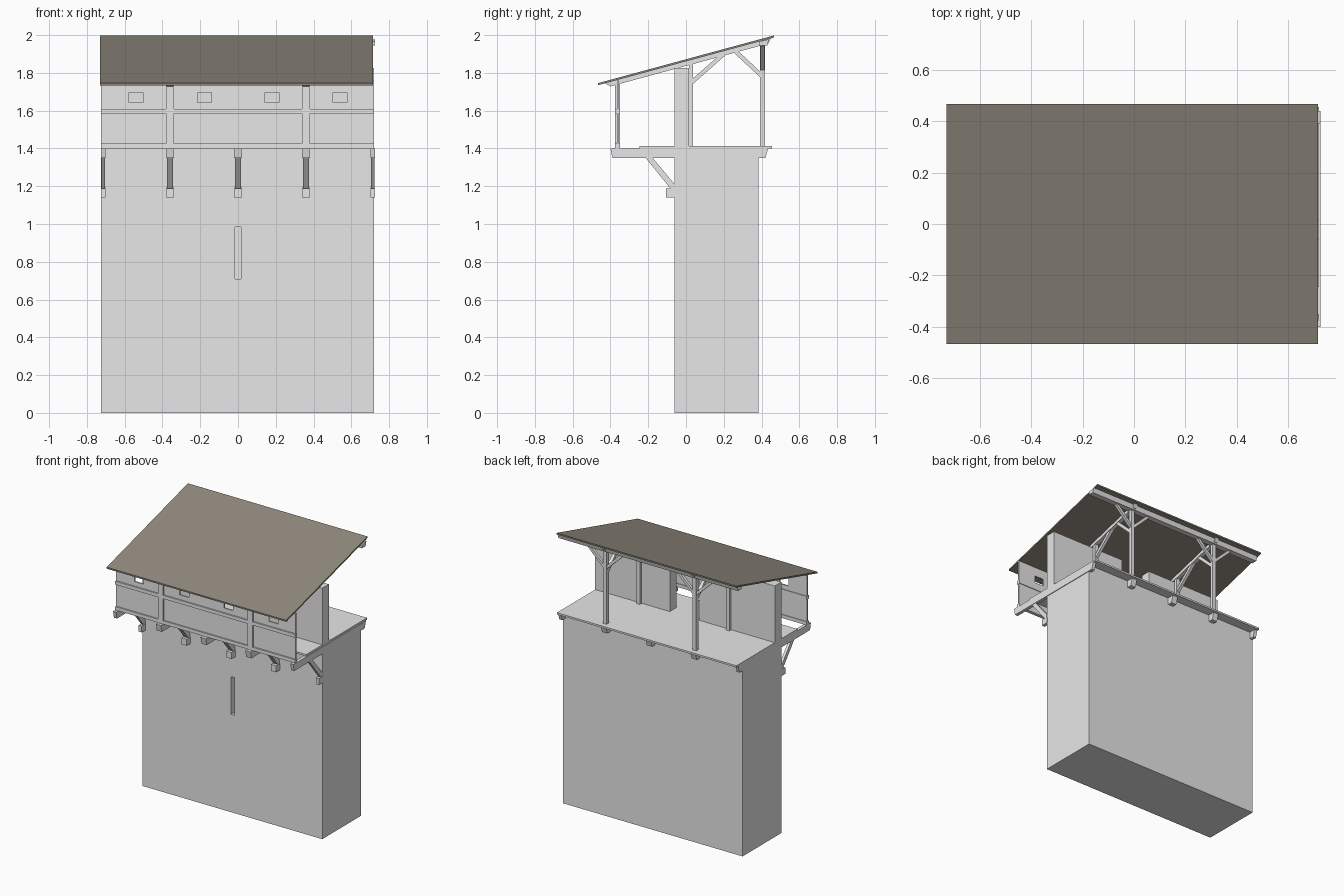
import bpy, bmesh
from mathutils import Vector, Matrix

old = bpy.data.objects.get("Cube")
if old:
    bpy.data.objects.remove(old)


def material(name, rgb):
    m = bpy.data.materials.new(name)
    m.use_nodes = True
    m.diffuse_color = (*rgb, 1)
    m.node_tree.nodes["Principled BSDF"].inputs["Base Color"].default_value = (*rgb, 1)
    return m


GREY = material("pale grey", (0.8, 0.8, 0.8))
ROOF = material("roof brown grey", (0.28, 0.25, 0.205))


def finish(name, bm, mat):
    bmesh.ops.recalc_face_normals(bm, faces=bm.faces)
    me = bpy.data.meshes.new(name)
    bm.to_mesh(me)
    bm.free()
    me.materials.append(mat)
    ob = bpy.data.objects.new(name, me)
    bpy.context.collection.objects.link(ob)
    return ob


def box(name, xs, ys, zs, mat=GREY):
    """Axis-aligned block from three (low, high) ranges."""
    bm = bmesh.new()
    bmesh.ops.create_cube(bm, size=1)
    lo, hi = Vector(v[0] for v in (xs, ys, zs)), Vector(v[1] for v in (xs, ys, zs))
    size = Matrix.Diagonal((*(hi - lo), 1))
    bm.transform(Matrix.Translation((lo + hi) / 2) @ size)
    return finish(name, bm, mat)


def bar(name, a, b, w):
    """Square timber between two points."""
    a, b = Vector(a), Vector(b)
    bm = bmesh.new()
    bmesh.ops.create_cube(bm, size=1)
    turn = (b - a).to_track_quat('Z', 'Y').to_matrix().to_4x4()
    bm.transform(Matrix.Translation((a + b) / 2) @ turn @ Matrix.Diagonal((w, w, (b - a).length, 1)))
    return finish(name, bm, GREY)


def prism(name, profile, x0, x1, mat=GREY):
    """Side profile of (y, z) points extruded along x."""
    bm = bmesh.new()
    face = bm.faces.new([bm.verts.new((x0, y, z)) for y, z in profile])
    ext = bmesh.ops.extrude_face_region(bm, geom=[face])
    bmesh.ops.translate(bm, vec=(x1 - x0, 0, 0),
                        verts=[v for v in ext["geom"] if isinstance(v, bmesh.types.BMVert)])
    return finish(name, bm, mat)


def cut(ob, ranges):
    """Cut block-shaped openings out of an object."""
    for r in ranges:
        tool = box("cutter", *r)
        mod = ob.modifiers.new("opening", 'BOOLEAN')
        mod.operation, mod.solver, mod.object = 'DIFFERENCE', 'EXACT', tool
        bpy.context.view_layer.objects.active = ob
        bpy.ops.object.modifier_apply(modifier=mod.name)
        bpy.data.objects.remove(tool)


def roof_z(y):
    return 1.872 + 0.271 * y


WALL_X = (-0.725, 0.72)

# Masonry wall with a narrow slit
wall = box("main_wall", WALL_X, (-0.06, 0.385), (0, 1.4))
cut(wall, [((-0.015, 0.015), (-0.1, 0.02), (0.71, 0.985))])

# Parapet in two halves, leaving a doorway
for side, xs in (("right", (WALL_X[0], -0.12)), ("left", (0.12, WALL_X[1]))):
    box(f"parapet_{side}", xs, (-0.06, 0.015), (1.4, 1.825))

# Walkway floor
box("walkway_floor", WALL_X, (-0.245, 0.455), (1.4, 1.413))

# Cross beams with braces and stone corbels
for i, (x, w) in enumerate([(-0.713, 0.024), (-0.36, 0.042), (0, 0.042), (0.36, 0.042), (0.713, 0.024)]):
    prism(f"cross_beam_{i}", [(-0.4, 1.4), (-0.39, 1.35), (0.42, 1.35), (0.435, 1.4)],
          x - w / 2, x + w / 2)
    h = w * 0.4
    prism(f"gallery_brace_{i}", [(-0.215, 1.352), (-0.178, 1.352), (-0.06, 1.21), (-0.06, 1.185), (-0.08, 1.185)],
          x - h, x + h)
    box(f"corbel_{i}", (x - w / 2, x + w / 2), (-0.105, -0.055), (1.14, 1.187))

# Timber gallery front with small windows
panel = box("gallery_panel", WALL_X, (-0.365, -0.355), (1.4, 1.76))
cut(panel, [((x - 0.037, x + 0.037), (-0.4, -0.3), (1.643, 1.695)) for x in (-0.54, -0.177, 0.18, 0.54)])
for name, zs in (("bottom_rail", (1.4, 1.425)), ("middle_rail", (1.585, 1.61))):
    box(name, WALL_X, (-0.375, -0.35), zs)

# Post frames, rafters and knee braces
for side, x in (("right", -0.36), ("left", 0.36)):
    box(f"front_post_{side}", (x - 0.021, x + 0.021), (-0.376, -0.349), (1.4, 1.745))
    box(f"inner_post_{side}", (x - 0.014, x + 0.014), (0.015, 0.037), (1.41, 1.85))
    box(f"back_post_{side}", (x - 0.014, x + 0.014), (0.392, 0.417), (1.41, 1.95))
    prism(f"rafter_{side}", [(-0.43, roof_z(-0.43) - 0.01), (-0.4, roof_z(-0.4) - 0.035),
                             (0.435, roof_z(0.435) - 0.035), (0.45, roof_z(0.45) - 0.01)],
          x - 0.015, x + 0.015)
    bar(f"inner_brace_{side}", (x, 0.03, 1.75), (x, 0.2, 1.9), 0.022)
    bar(f"back_brace_{side}", (x, 0.4, 1.785), (x, 0.25, 1.925), 0.022)
    for s in (-1, 1):
        bar(f"purlin_brace_{side}_{s}", (x, 0.405, 1.815), (x + s * 0.14, 0.405, 1.95), 0.02)

# Back purlin
prism("back_purlin", [(0.388, 1.945), (0.43, 1.945), (0.44, 1.978), (0.388, 1.967)], -0.72, 0.725)

# Lean-to roof
prism("roof", [(y, roof_z(y) + d) for y, d in ((-0.467, 0), (0.467, 0), (0.467, -0.011), (-0.467, -0.011))],
      -0.73, 0.715, ROOF)
